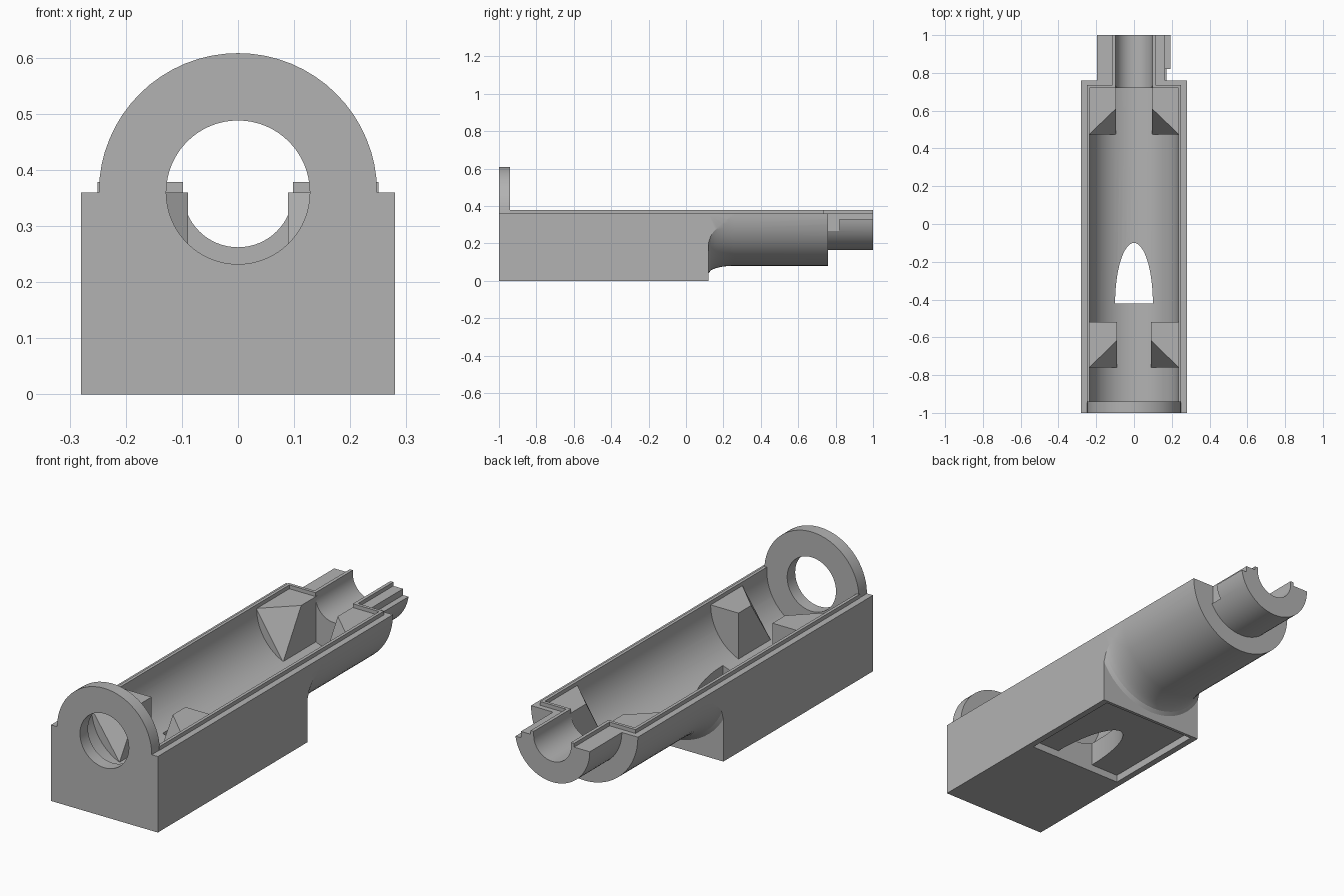
import bpy
import bmesh
import math

old = bpy.data.objects.get("Cube")
if old:
    bpy.data.objects.remove(old, do_unlink=True)

AXIS = 0.36      # height of the long axis and of the split plane
SEGMENTS = 64

grey = bpy.data.materials.new("plain grey")
grey.use_nodes = True
grey.diffuse_color = (0.45, 0.45, 0.45, 1)
grey.node_tree.nodes["Principled BSDF"].inputs["Base Color"].default_value = (0.45, 0.45, 0.45, 1)


def finish(bm, name):
    bmesh.ops.recalc_face_normals(bm, faces=bm.faces)
    mesh = bpy.data.meshes.new(name)
    bm.to_mesh(mesh)
    bm.free()
    mesh.materials.append(grey)
    obj = bpy.data.objects.new(name, mesh)
    bpy.context.collection.objects.link(obj)
    return obj


def hull(name, points):
    bm = bmesh.new()
    for p in points:
        bm.verts.new(p)
    bmesh.ops.convex_hull(bm, input=bm.verts)
    return finish(bm, name)


def box(name, xs, ys, zs):
    return hull(name, [(x, y, z) for x in xs for y in ys for z in zs])


def lathe(name, profile):
    """Closed solid of (y, radius) stations turned around the long axis."""
    bm = bmesh.new()
    rings = []
    for y, r in profile:
        angles = [math.tau * i / SEGMENTS for i in range(SEGMENTS)]
        rings.append([bm.verts.new((r * math.cos(a), y, AXIS + r * math.sin(a))) for a in angles])
    for a, b in zip(rings, rings[1:]):
        for i in range(SEGMENTS):
            j = (i + 1) % SEGMENTS
            bm.faces.new((a[i], a[j], b[j], b[i]))
    bm.faces.new(rings[0])
    bm.faces.new(rings[-1])
    return finish(bm, name)


def prism(name, outline, z0, z1):
    bm = bmesh.new()
    face = bm.faces.new([bm.verts.new((x, y, z0)) for x, y in outline])
    new = bmesh.ops.extrude_face_region(bm, geom=[face])["geom"]
    verts = [v for v in new if isinstance(v, bmesh.types.BMVert)]
    bmesh.ops.translate(bm, verts=verts, vec=(0, 0, z1 - z0))
    return finish(bm, name)


def combine(target, other, operation):
    mod = target.modifiers.new("combine", "BOOLEAN")
    mod.operation = operation
    mod.solver = "EXACT"
    mod.object = other
    bpy.context.view_layer.objects.active = target
    bpy.ops.object.modifier_apply(modifier=mod.name)
    bpy.data.objects.remove(other, do_unlink=True)


# Rounded barrel with a flared root, then the narrower neck
profile = [(0.0, 0.322)]
for i in range(13):
    t = i / 12
    profile.append((0.12 + 0.14 * t, 0.28 + 0.042 * (1 - math.sqrt(1 - (1 - t) ** 2))))
profile += [(0.76, 0.28), (0.76, 0.196), (1.0, 0.196)]
barrel = lathe("barrel", profile)
combine(barrel, box("barrel_clip", (-0.28, 0.28), (-0.1, 1.1), (-0.1, AXIS)), "INTERSECT")

# Square base block and end ring
housing = box("housing", (-0.28, 0.28), (-1, 0.12), (0, AXIS))
combine(housing, barrel, "UNION")

# Main cavity, neck bore
combine(housing, lathe("cavity", [(-0.94, 0.235), (0.72, 0.235)]), "DIFFERENCE")
combine(housing, lathe("neck_bore", [(0.6, 0.098), (1.1, 0.098)]), "DIFFERENCE")
combine(housing, lathe("end_ring", [(-1, 0.248), (-0.94, 0.248)]), "UNION")
combine(housing, lathe("ring_hole", [(-1.1, 0.128), (-0.9, 0.128)]), "DIFFERENCE")

# Shallow pocket below and the arched opening through the floor
combine(housing, box("pocket", (-0.25, 0.25), (-0.42, 0.105), (-0.1, 0.035)), "DIFFERENCE")
arch = [(0.1 * math.cos(math.pi * i / 32), -0.42 + 0.32 * math.sin(math.pi * i / 32)) for i in range(33)]
combine(housing, prism("arched_opening", arch, 0.01, 0.3), "DIFFERENCE")

# Locking slot on one side of the neck
combine(housing, box("slot_long", (0.165, 0.3), (0.76, 1.1), (0.33, 0.5)), "DIFFERENCE")
combine(housing, box("slot_drop", (0.165, 0.3), (0.76, 0.82), (0.265, 0.45)), "DIFFERENCE")

# Corner supports: blocks with one corner sliced away
supports = [("front_support", 0.089, -0.76, -0.615, -0.52),
            ("rear_support", 0.096, 0.475, 0.61, 0.73)]
for name, inner, start, tip, end in supports:
    for side, label in ((1, "left"), (-1, "right")):
        low, wide = 0.143, 0.237
        pts = [(inner, tip, AXIS), (wide, start, AXIS), (inner, start, low), (wide, start, 0.1),
               (inner, start, 0.1), (inner, end, 0.1), (wide, end, 0.1),
               (inner, end, AXIS), (wide, end, AXIS)]
        block = hull(name + "_" + label, [(side * x, y, z) for x, y, z in pts])
        combine(block, lathe("support_clip", [(-1, 0.245), (0.9, 0.245)]), "INTERSECT")

# Raised tongue following the inner edge of the rim
half = [(0.235, -0.945), (0.25, -0.945), (0.25, 0.735), (0.114, 0.735),
        (0.114, 1.0), (0.098, 1.0), (0.098, 0.72), (0.235, 0.72)]
for side, label in ((1, "left"), (-1, "right")):
    prism("rim_tongue_" + label, [(side * x, y) for x, y in half], AXIS - 0.002, 0.378)

# Smooth the round surfaces, keep the edges crisp
bpy.ops.object.select_all(action="DESELECT")
for obj in bpy.context.collection.objects:
    if obj.type == "MESH" and grey.name in obj.data.materials:
        obj.select_set(True)
        bpy.context.view_layer.objects.active = obj
bpy.ops.object.shade_smooth_by_angle(angle=math.radians(25))
